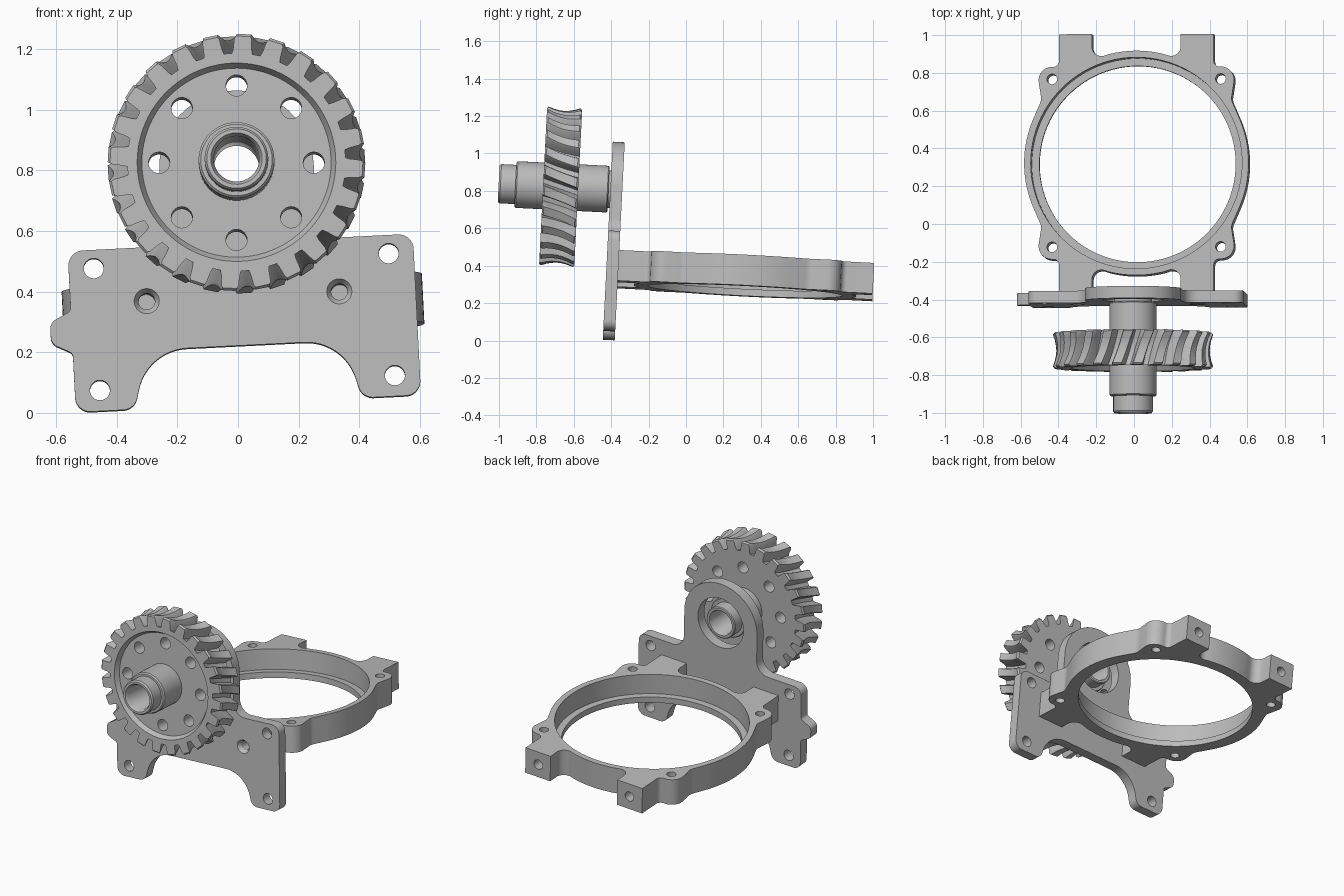
import bpy, bmesh
from math import sin, cos, tan, pi, radians
from mathutils import Matrix, Vector

if "Cube" in bpy.data.objects:
    bpy.data.objects.remove(bpy.data.objects["Cube"])

TILT = radians(2.9)
PLACE = (Matrix.Translation((-0.005, -0.67, 0.822))
         @ Matrix.Rotation(-TILT, 4, 'X') @ Matrix.Rotation(-TILT, 4, 'Y'))
RING_Y, RING_Z = 1.012, -0.425

grey = bpy.data.materials.new("machined grey")
grey.use_nodes = True
grey.diffuse_color = (0.5, 0.5, 0.5, 1)
grey.node_tree.nodes["Principled BSDF"].inputs["Base Color"].default_value = (0.5, 0.5, 0.5, 1)


def finish(name, bm):
    bmesh.ops.recalc_face_normals(bm, faces=bm.faces)
    mesh = bpy.data.meshes.new(name)
    bm.to_mesh(mesh)
    bm.free()
    mesh.materials.append(grey)
    obj = bpy.data.objects.new(name, mesh)
    bpy.context.collection.objects.link(obj)
    return obj


def rounded(corners, steps=8):
    """Outline with every (x, y, radius) corner filleted."""
    out = []
    for i, (x, y, r) in enumerate(corners):
        p = Vector((x, y))
        if r == 0:
            out.append(p)
            continue
        a = (Vector(corners[i - 1][:2]) - p).normalized()
        b = (Vector(corners[(i + 1) % len(corners)][:2]) - p).normalized()
        half = a.angle(b) / 2
        centre = p + (a + b).normalized() * r / sin(half)
        start = p + a * r / tan(half) - centre
        sweep = start.angle_signed(p + b * r / tan(half) - centre)
        out += [centre + Matrix.Rotation(-sweep * k / steps, 2) @ start for k in range(steps + 1)]
    return out


def mirror(half, axis):
    flip = (-1, 1) if axis == 'X' else (1, -1)
    return half + [(x * flip[0], y * flip[1], r) for x, y, r in reversed(half)]


def prism(name, outline, place):
    """Extrude an outline between the two levels mapped by place(p, level)."""
    bm = bmesh.new()
    low, high = [[bm.verts.new(place(p, k)) for p in outline] for k in (0, 1)]
    bm.faces.new(low)
    bm.faces.new(high)
    for i in range(len(low)):
        bm.faces.new((low[i - 1], low[i], high[i], high[i - 1]))
    return finish(name, bm)


def cut(obj, holes):
    """Cut round holes given as (start, end, start radius, end radius)."""
    cutters = []
    for start, end, r1, r2 in holes:
        start, end = Vector(start), Vector(end)
        bm = bmesh.new()
        turn = Vector((0, 0, 1)).rotation_difference(end - start).to_matrix().to_4x4()
        bmesh.ops.create_cone(bm, cap_ends=True, segments=96 if r1 > 0.3 else 32,
                              radius1=r1, radius2=r2, depth=(end - start).length,
                              matrix=Matrix.Translation((start + end) / 2) @ turn)
        cutter = finish("hole_cutter", bm)
        cutter.hide_render = True
        mod = obj.modifiers.new("hole", 'BOOLEAN')
        mod.operation, mod.solver, mod.object = 'DIFFERENCE', 'EXACT', cutter
        cutters.append(cutter)
    graph = bpy.context.evaluated_depsgraph_get()
    graph.update()
    mesh = bpy.data.meshes.new_from_object(obj.evaluated_get(graph))
    obj.modifiers.clear()
    obj.data = mesh
    for cutter in cutters:
        bpy.data.objects.remove(cutter)


# Mounting plate: arched tab, shoulders, two feet, one side bump
side = [(0.255, 0.255, 0.254), (0.255, -0.247, 0.08), (0.57, -0.247, 0.05)]
foot = [(0.57, -0.78, 0.05), (0.375, -0.78, 0.05), (0.325, -0.587, 0.17)]
bump = [(-0.57, -0.585, 0.02), (-0.64, -0.55, 0.035), (-0.64, -0.48, 0.035), (-0.57, -0.445, 0.02)]
outline = mirror(side + foot, 'X')
outline[9:9] = bump
plate = prism("mounting_plate", rounded(outline, 12), lambda p, k: (p.x, 0.266 + 0.064 * k, p.y))
holes = [((0, 0.2, 0), (0, 0.4, 0), 0.16, 0.16)]
for s in (-1, 1):
    holes += [((s * 0.487, 0.2, z), (s * 0.487, 0.4, z), 0.033, 0.033) for z in (-0.308, -0.711)]
    holes += [((s * 0.318, 0.2, RING_Z), (s * 0.318, 0.4, RING_Z), 0.027, 0.027),
              ((s * 0.318, 0.256, RING_Z), (s * 0.318, 0.29, RING_Z), 0.048, 0.026)]
cut(plate, holes)


# Clamp ring: four ears, four square lugs, stepped bore
def arc(a, b, n):
    angles = [radians(a + (b - a) * i / n) for i in range(n + 1)]
    return [(0.595 * cos(t), 0.595 * sin(t), 0) for t in angles]


quarter = (arc(89, 76, 5)
           + [(0.235, 0.547, 0.05), (0.235, 0.683, 0), (0.41, 0.683, 0), (0.41, 0.51, 0.03),
              (0.53, 0.51, 0.07), (0.503, 0.335, 0.06)]
           + arc(23, 1, 8))
outline = mirror(mirror(quarter, 'Y'), 'X')
ring = prism("clamp_ring", rounded(outline),
             lambda p, k: (p.x, RING_Y + p.y, RING_Z - 0.082 + 0.164 * k))
holes = [((0, RING_Y, -0.6), (0, RING_Y, -0.2), 0.52, 0.52),
         ((0, RING_Y, RING_Z - 0.045), (0, RING_Y, -0.2), 0.56, 0.56)]
for sx in (-1, 1):
    for sy in (-1, 1):
        x, y = sx * 0.447, RING_Y + sy * 0.445
        holes.append(((x, y, -0.6), (x, y, -0.2), 0.027, 0.027))
        x = sx * 0.32
        holes.append(((x, RING_Y + sy * 0.58, RING_Z), (x, RING_Y + sy * 0.75, RING_Z), 0.03, 0.03))
cut(ring, holes)

# Worm wheel: throated helical teeth swept through slices
TEETH = 24
tooth = [(-5.4, 0), (-4.7, 0.25), (-4.0, 0.85), (-3.3, 1), (3.3, 1), (4.0, 0.85), (4.7, 0.25), (5.4, 0)]
bm = bmesh.new()
slices = []
for t in (-1, -0.9, -0.6, -0.3, 0, 0.3, 0.6, 0.9, 1):
    tip = 0.407 + 0.022 * t * t - (0.012 if abs(t) == 1 else 0)
    root = 0.345 + 0.015 * t * t
    loop = []
    for i in range(TEETH):
        for offset, h in tooth:
            a = radians(360 / TEETH * (i + 0.5) + offset + 4.5 * t) + TILT
            r = root + (tip - root) * h
            loop.append(bm.verts.new((r * sin(a), 0.094 * t, r * cos(a))))
    slices.append(loop)
for a, b in zip(slices, slices[1:]):
    for i in range(len(a)):
        bm.faces.new((a[i - 1], a[i], b[i], b[i - 1]))
bm.faces.new(slices[0])
bm.faces.new(slices[-1])
wheel = finish("worm_wheel", bm)
holes = [((0, -0.2, 0), (0, 0.2, 0), 0.1, 0.1), ((0, -0.104, 0), (0, -0.065, 0), 0.333, 0.312)]
for i in range(8):
    a = i * pi / 4 + TILT
    x, z = 0.255 * sin(a), 0.255 * cos(a)
    holes.append(((x, -0.2, z), (x, 0.2, z), 0.035, 0.035))
cut(wheel, holes)

# Hollow stepped shaft, turned around its axis
profile = [(0.075, -0.315), (0.085, -0.332), (0.098, -0.332), (0.105, -0.322), (0.105, -0.242),
           (0.118, -0.242), (0.125, -0.235), (0.125, 0.25), (0.12, 0.256), (0.1, 0.256),
           (0.1, 0.325), (0.095, 0.33), (0.08, 0.33), (0.075, 0.32)]
bm = bmesh.new()
verts = [bm.verts.new((r, y, 0)) for r, y in profile]
edges = [bm.edges.new((verts[i - 1], verts[i])) for i in range(len(verts))]
bmesh.ops.spin(bm, geom=verts + edges, cent=(0, 0, 0), axis=(0, 1, 0), angle=2 * pi,
               steps=48, use_merge=True)
bmesh.ops.remove_doubles(bm, verts=bm.verts, dist=0.0001)
shaft = finish("hollow_shaft", bm)

# Place the assembly and shade it
bpy.ops.object.select_all(action='DESELECT')
for obj in (plate, ring, wheel, shaft):
    obj.matrix_world = PLACE
    obj.select_set(True)
bpy.context.view_layer.objects.active = plate
bpy.ops.object.shade_smooth_by_angle(angle=radians(32))
